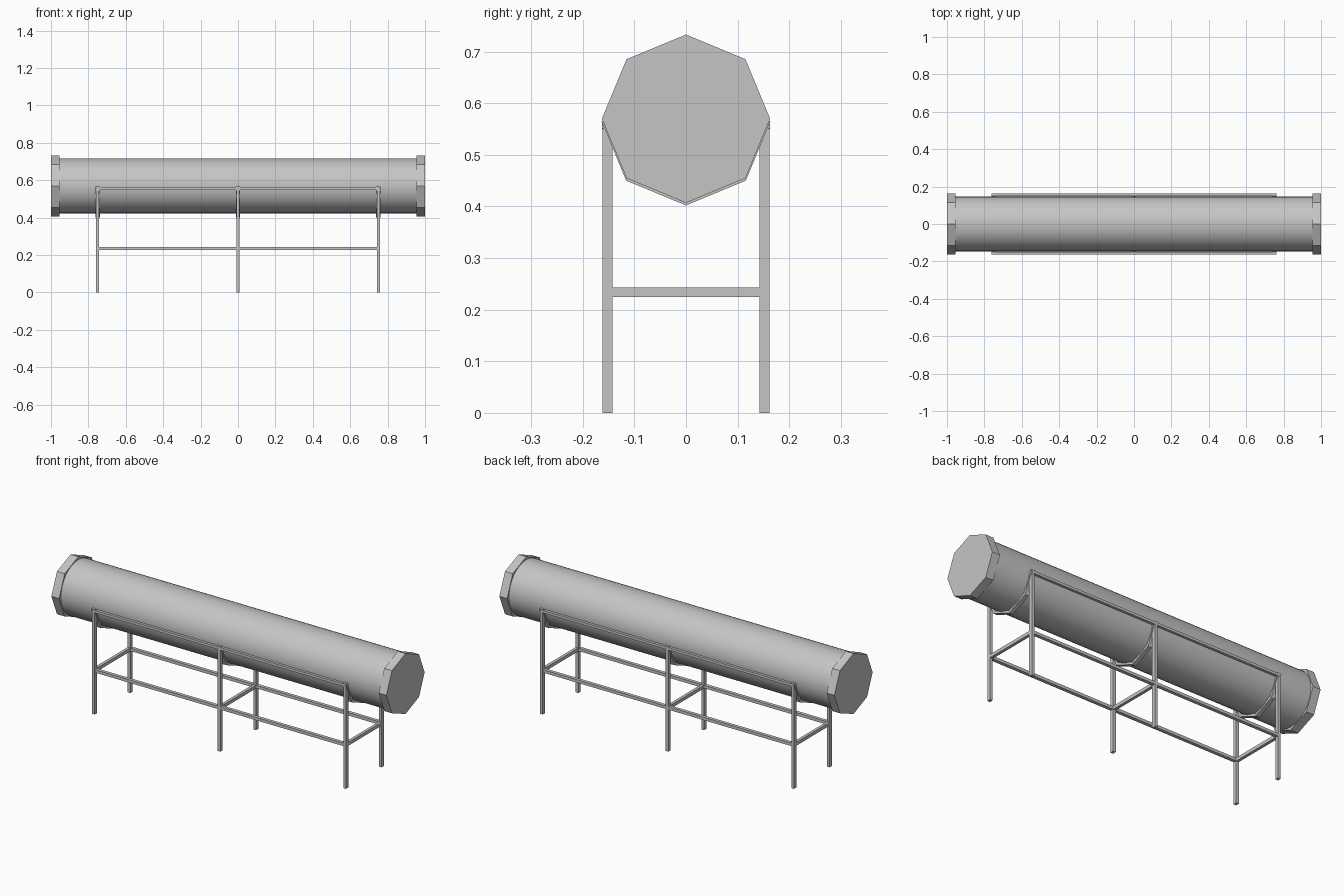
import bpy, bmesh, math

cube = bpy.data.objects.get("Cube")
if cube:
    bpy.data.objects.remove(cube, do_unlink=True)

GREY = (0.56, 0.56, 0.56, 1)
mat = bpy.data.materials.new("plain grey")
mat.use_nodes = True
mat.diffuse_color = GREY
mat.node_tree.nodes["Principled BSDF"].inputs["Base Color"].default_value = GREY

AXIS_Z = 0.57          # height of the tube's centre line
LEG_X = (-0.75, 0, 0.75)
LEG_Y = 0.152
BAR = 0.018


def finish(obj, name):
    obj.name = name
    obj.data.materials.append(mat)
    return obj


def box(name, centre, size):
    bpy.ops.mesh.primitive_cube_add(size=1, location=centre)
    obj = bpy.context.object
    obj.scale = size
    bpy.ops.object.transform_apply(location=False, rotation=False, scale=True)
    return finish(obj, name)


def drum(name, sides, radius, length, x):
    # A cylinder lying along x with a corner pointing straight up
    bpy.ops.mesh.primitive_cylinder_add(vertices=sides, radius=radius, depth=length,
                                        location=(x, 0, AXIS_Z), rotation=(0, math.pi / 2, 0))
    return finish(bpy.context.object, name)


def cradle(name, x, inner, outer, width):
    # Lower half of an octagonal band, extruded along x
    def ring(radius):
        angles = [math.pi + i * math.pi / 4 for i in range(5)]
        return [(radius * math.cos(a), radius * math.sin(a)) for a in angles]
    bm = bmesh.new()
    a, b = ([bm.verts.new((-width / 2, y, z)) for y, z in ring(r)] for r in (inner, outer))
    faces = [bm.faces.new((a[i], a[i + 1], b[i + 1], b[i])) for i in range(4)]
    moved = bmesh.ops.extrude_face_region(bm, geom=faces)["geom"]
    bmesh.ops.translate(bm, vec=(width, 0, 0),
                        verts=[v for v in moved if isinstance(v, bmesh.types.BMVert)])
    bmesh.ops.recalc_face_normals(bm, faces=bm.faces)
    mesh = bpy.data.meshes.new(name)
    bm.to_mesh(mesh)
    bm.free()
    obj = bpy.data.objects.new(name, mesh)
    obj.location = (x, 0, AXIS_Z - 0.004)
    bpy.context.collection.objects.link(obj)
    return finish(obj, name)


# Long smooth tube
drum("tube", 32, 0.147, 1.96, 0)
bpy.ops.object.shade_smooth_by_angle(angle=math.radians(40))

# Eight-sided end caps
for side, x in (("right", -0.977), ("left", 0.977)):
    drum(side + "_end_cap", 8, 0.163, 0.046, x)

# Three leg frames, each with a cradle and a cross brace
for place, x in zip(("right", "middle", "left"), LEG_X):
    cradle(place + "_cradle", x, 0.15, 0.164, 0.022)
    box(place + "_cross_brace", (x, 0, 0.234), (0.016, 2 * LEG_Y, BAR))
    for side, s in (("front", -1), ("back", 1)):
        box(f"{place}_{side}_leg", (x, s * LEG_Y, 0.276), (0.016, 0.02, 0.552))

# Rails joining the frames along each side
for side, s in (("front", -1), ("back", 1)):
    box(side + "_lower_rail", (0, s * LEG_Y, 0.234), (1.5, BAR, 0.016))
    box(side + "_upper_rail", (0, s * 0.156, 0.556), (1.51, 0.014, 0.014))
